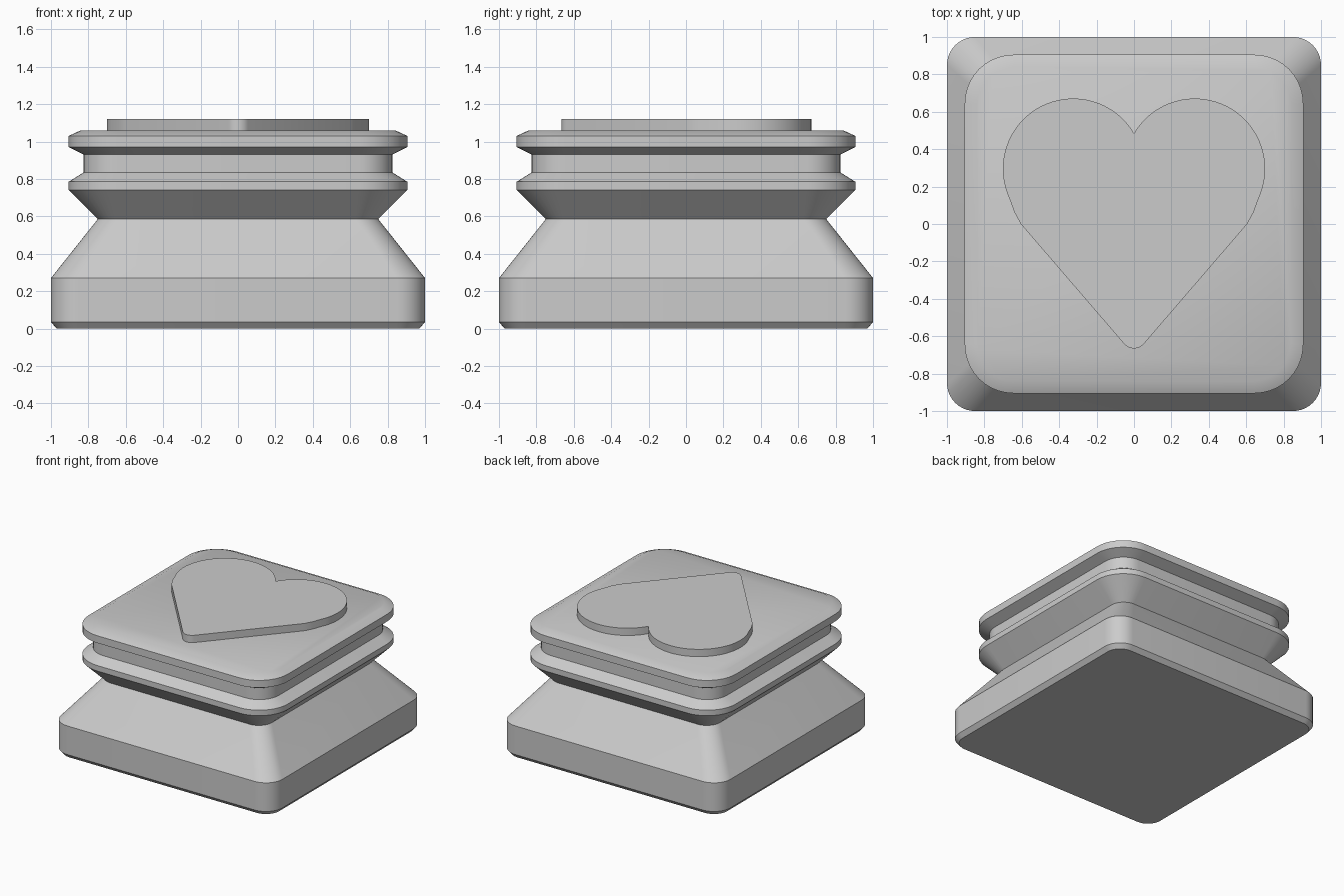
import bpy, bmesh, math

if "Cube" in bpy.data.objects:
    bpy.data.objects.remove(bpy.data.objects["Cube"], do_unlink=True)

# Single plain grey
grey = bpy.data.materials.new("plain grey")
grey.use_nodes = True
COLOUR = (0.6, 0.6, 0.6, 1)
grey.diffuse_color = COLOUR
grey.node_tree.nodes["Principled BSDF"].inputs["Base Color"].default_value = COLOUR


def rounded_square(half, radius, steps=10):
    """Outline of a square with rounded corners, counter-clockwise."""
    points = []
    for corner in range(4):
        mid = math.pi / 4 + corner * math.pi / 2
        cx = math.copysign(half - radius, math.cos(mid))
        cy = math.copysign(half - radius, math.sin(mid))
        for i in range(steps + 1):
            a = (corner + i / steps) * math.pi / 2
            points.append((cx + radius * math.cos(a), cy + radius * math.sin(a)))
    return points


def loft(name, rings):
    """Join matching outlines, given as (height, points), into a closed solid."""
    bm = bmesh.new()
    loops = [[bm.verts.new((x, y, z)) for x, y in pts] for z, pts in rings]
    n = len(loops[0])
    for low, high in zip(loops, loops[1:]):
        for i in range(n):
            j = (i + 1) % n
            bm.faces.new((low[i], low[j], high[j], high[i]))
    bm.faces.new(loops[0][::-1])
    bm.faces.new(loops[-1])
    bmesh.ops.recalc_face_normals(bm, faces=bm.faces)
    mesh = bpy.data.meshes.new(name)
    bm.to_mesh(mesh)
    bm.free()
    mesh.materials.append(grey)
    obj = bpy.data.objects.new(name, mesh)
    bpy.context.collection.objects.link(obj)
    bpy.ops.object.select_all(action='DESELECT')
    obj.select_set(True)
    bpy.context.view_layer.objects.active = obj
    bpy.ops.object.shade_smooth_by_angle(angle=math.radians(30))
    return obj


# Stamp body: height, half width, corner radius
profile = [
    (0, 0.97, 0.12), (0.035, 1, 0.15), (0.27, 1, 0.15),   # foot
    (0.585, 0.75, 0.12),                                  # waist
    (0.74, 0.905, 0.26), (0.785, 0.905, 0.26),            # lower flange
    (0.835, 0.825, 0.18), (0.93, 0.825, 0.18),            # groove
    (0.97, 0.905, 0.26), (1.03, 0.905, 0.26),             # upper flange
    (1.06, 0.84, 0.2),                                    # top bevel
]
loft("pedestal_body", [(z, rounded_square(h, r)) for z, h, r in profile])

# Raised heart: right half from tip to notch, then mirrored
LOBE_X, LOBE_Y, LOBE_R = 0.325, 0.295, 0.376
TIP_Y, TIP_R = -0.595, 0.07
half = []
for i in range(7):
    a = math.radians(-90 + 49 * i / 6)
    half.append((TIP_R * math.cos(a), TIP_Y + TIP_R * math.sin(a)))
half += [(0.605, 0), (0.638, 0.06)]
notch = math.pi - math.acos(LOBE_X / LOBE_R)
start = math.radians(-25)
for i in range(37):
    a = start + (notch - start) * i / 36
    half.append((LOBE_X + LOBE_R * math.cos(a), LOBE_Y + LOBE_R * math.sin(a)))
half[0] = (0, half[0][1])
half[-1] = (0, half[-1][1])
heart = half + [(-x, y) for x, y in half[-2:0:-1]]
loft("heart_relief", [(1.05, heart), (1.12, heart)])
